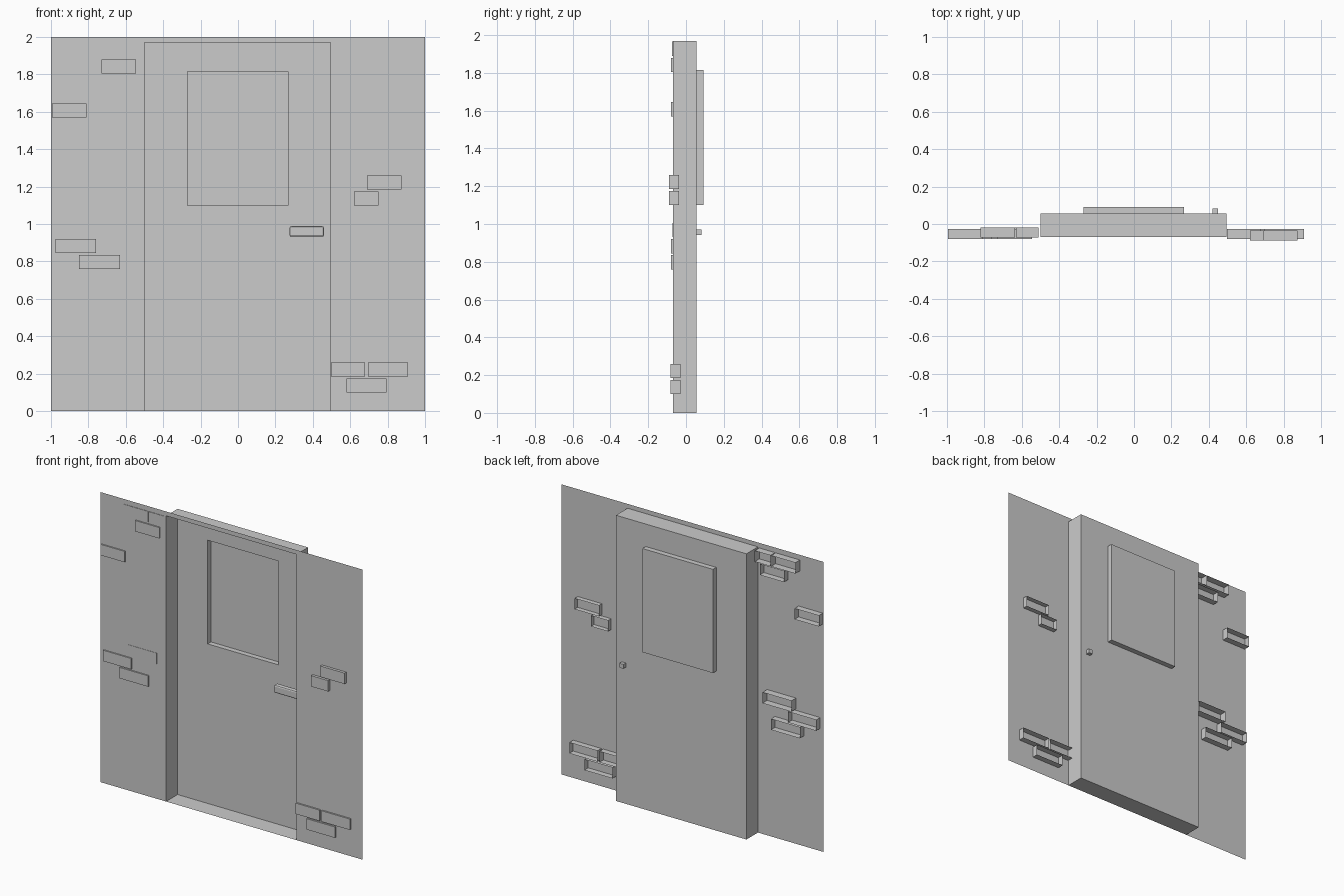
import bpy, bmesh

if "Cube" in bpy.data.objects:
    bpy.data.objects.remove(bpy.data.objects["Cube"])

WALL_Y, DOOR_Y, PANE_Y = -0.07, 0.056, 0.092


def make(name, polys):
    """Mesh object from a list of polygons (each a list of points)."""
    bm = bmesh.new()
    for p in polys:
        bm.faces.new([bm.verts.new(v) for v in p])
    bmesh.ops.remove_doubles(bm, verts=bm.verts[:], dist=1e-5)
    me = bpy.data.meshes.new(name)
    bm.to_mesh(me)
    bm.free()
    ob = bpy.data.objects.new(name, me)
    bpy.context.collection.objects.link(ob)
    return ob


def loop(x0, x1, z0, z1, y):
    """Rectangle facing -y."""
    return [(x0, y, z0), (x1, y, z0), (x1, y, z1), (x0, y, z1)]


def bridge(a, b):
    """Quads joining two four-point loops."""
    return [[a[i], a[(i + 1) % 4], b[(i + 1) % 4], b[i]] for i in range(4)]


def box(name, x0, x1, y0, y1, z0, z1, bevel=0):
    bpy.ops.mesh.primitive_cube_add(
        size=1, location=((x0 + x1) / 2, (y0 + y1) / 2, (z0 + z1) / 2))
    ob = bpy.context.object
    ob.name = name
    ob.scale = (x1 - x0, y1 - y0, z1 - z0)
    bpy.ops.object.transform_apply(location=False, rotation=False, scale=True)
    if bevel:
        m = ob.modifiers.new("bevel", 'BEVEL')
        m.width, m.segments = bevel, 2
    return ob


# Thin wall sheet with a doorway cut from the bottom edge
DL, DR, DT = -0.5, 0.495, 1.97
make("wall", [[(x, WALL_Y, z) for x, z in (
    (-1, 0), (DL, 0), (DL, DT), (DR, DT), (DR, 0), (1, 0), (1, 2), (-1, 2))]])

# Recessed door frame: jambs, head and sill
front = loop(DL, DR, 0, DT, WALL_Y)
back = loop(DL, DR, 0, DT, DOOR_Y)
make("door_frame", bridge(front, back))

# Door leaf with a sunken window pane
hole = loop(-0.27, 0.268, 1.1, 1.815, DOOR_Y)
pane = loop(-0.27, 0.268, 1.1, 1.815, PANE_Y)
make("door", bridge(back, hole) + bridge(hole, pane) + [pane])

# Handle bar and the spindle that passes through the door
box("handle", 0.275, 0.46, -0.005, 0.03, 0.932, 0.988, 0.01)
box("handle_spindle", 0.42, 0.45, 0.02, 0.083, 0.942, 0.972)

# Bricks pushed through the wall, open at the back: front y, x0, x1, z0, z1
bricks = [
    (-0.073, -0.82, -0.635, 1.89, 1.965), (-0.073, -0.63, -0.51, 1.89, 1.965),
    (-0.079, -0.73, -0.545, 1.805, 1.88), (-0.079, -0.995, -0.81, 1.57, 1.645),
    (-0.072, -0.79, -0.57, 0.93, 1.005), (-0.079, -0.975, -0.76, 0.845, 0.92),
    (-0.079, -0.85, -0.63, 0.76, 0.835),
    (-0.089, 0.69, 0.875, 1.185, 1.26), (-0.089, 0.62, 0.75, 1.1, 1.175),
    (-0.081, 0.497, 0.68, 0.185, 0.26), (-0.081, 0.695, 0.91, 0.185, 0.26),
    (-0.081, 0.58, 0.795, 0.1, 0.175),
]
for i, (y, *r) in enumerate(bricks):
    face = loop(*r, y)
    make(f"brick_{i + 1}", [face] + bridge(loop(*r, y + 0.053), face))
